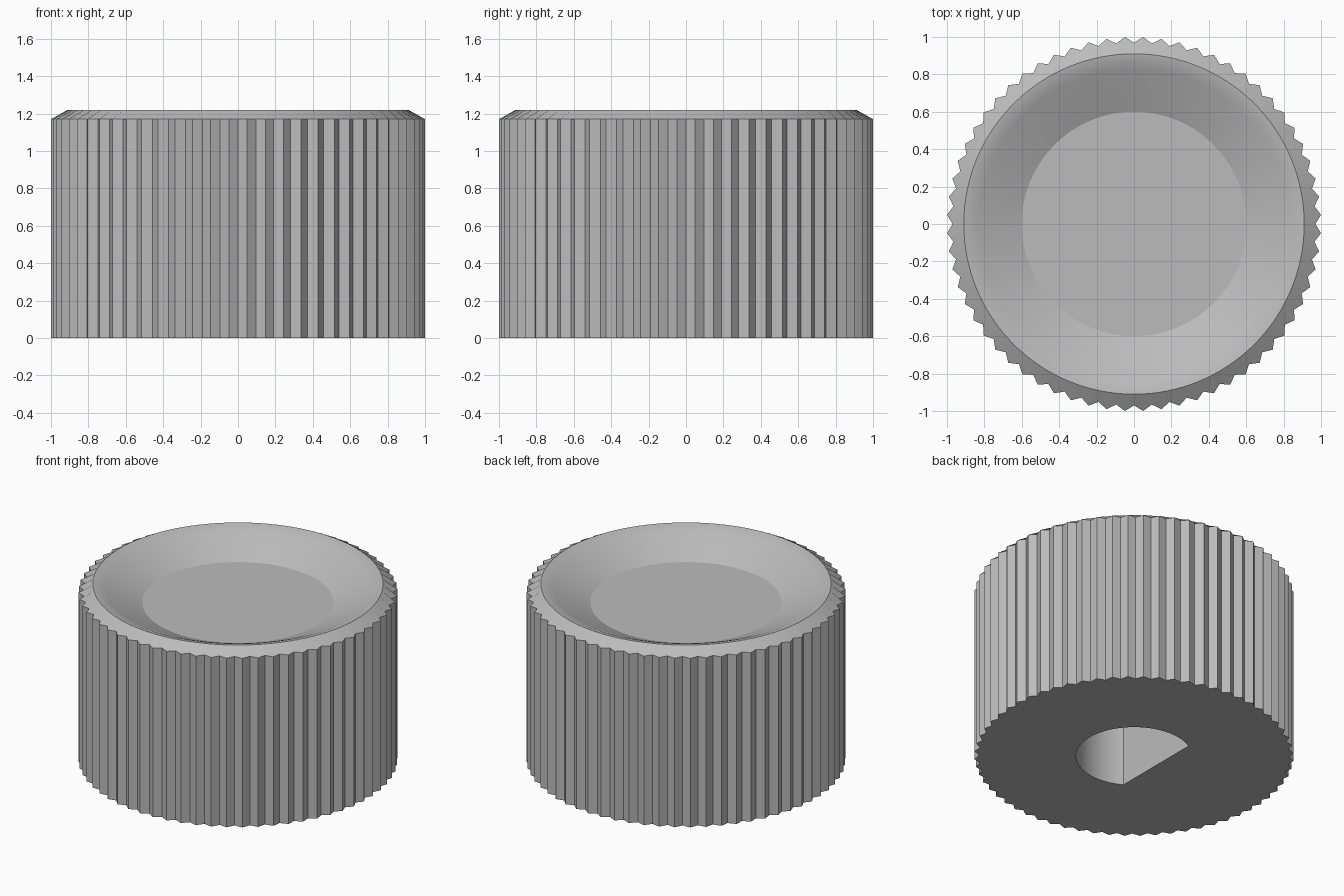
import bpy, bmesh, math

if "Cube" in bpy.data.objects:
    bpy.data.objects.remove(bpy.data.objects["Cube"], do_unlink=True)

TEETH = 64
SEGS = TEETH * 2
TIP, VALLEY = 1.001, 0.97
HOLE_R, FLAT_X, HOLE_DEPTH = 0.365, -0.18, 0.8

grey = bpy.data.materials.new("knob grey")
grey.use_nodes = True
grey.diffuse_color = (0.5, 0.5, 0.5, 1)
grey.node_tree.nodes["Principled BSDF"].inputs["Base Color"].default_value = (0.5, 0.5, 0.5, 1)

bm = bmesh.new()


def ring(z, tip, valley):
    """Closed ring of vertices alternating between valley and tip radius."""
    verts = []
    for i in range(SEGS):
        a = math.tau * i / SEGS
        r = tip if i % 2 else valley
        verts.append(bm.verts.new((r * math.cos(a), r * math.sin(a), z)))
    return verts


def bridge(low, high):
    for i in range(len(low)):
        j = (i + 1) % len(low)
        bm.faces.new((low[i], low[j], high[j], high[i]))


def loop_edges(verts):
    return [bm.edges.get((v, verts[(i + 1) % len(verts)])) for i, v in enumerate(verts)]


# Serrated grip, bevelled rim and dished top
base = ring(0, TIP, VALLEY)
rings = [base, ring(1.17, TIP, VALLEY)]
for r, z in ((0.91, 1.22), (0.875, 1.214), (0.83, 1.195), (0.6, 1.09)):
    rings.append(ring(z, r, r))
for low, high in zip(rings, rings[1:]):
    bridge(low, high)
bm.faces.new(rings[-1])
for e in loop_edges(rings[-1]):
    e.smooth = False

# D-shaped shaft socket: an arc closed by a flat
half = math.acos(FLAT_X / HOLE_R)
arc = [half - 2 * half * i / 40 for i in range(41)]
mouth, roof = [[bm.verts.new((HOLE_R * math.cos(a), HOLE_R * math.sin(a), z)) for a in arc]
               for z in (0, HOLE_DEPTH)]
bridge(mouth, roof)
bm.faces.new(reversed(roof))

# Flat underside around the socket
bmesh.ops.triangle_fill(bm, use_beauty=True, use_dissolve=False,
                        edges=loop_edges(base) + loop_edges(mouth))
bmesh.ops.recalc_face_normals(bm, faces=bm.faces)

mesh = bpy.data.meshes.new("knob")
bm.to_mesh(mesh)
bm.free()
mesh.materials.append(grey)
knob = bpy.data.objects.new("knob", mesh)
bpy.context.collection.objects.link(knob)

bpy.context.view_layer.objects.active = knob
knob.select_set(True)
bpy.ops.object.shade_smooth_by_angle(angle=math.radians(35), keep_sharp_edges=True)
